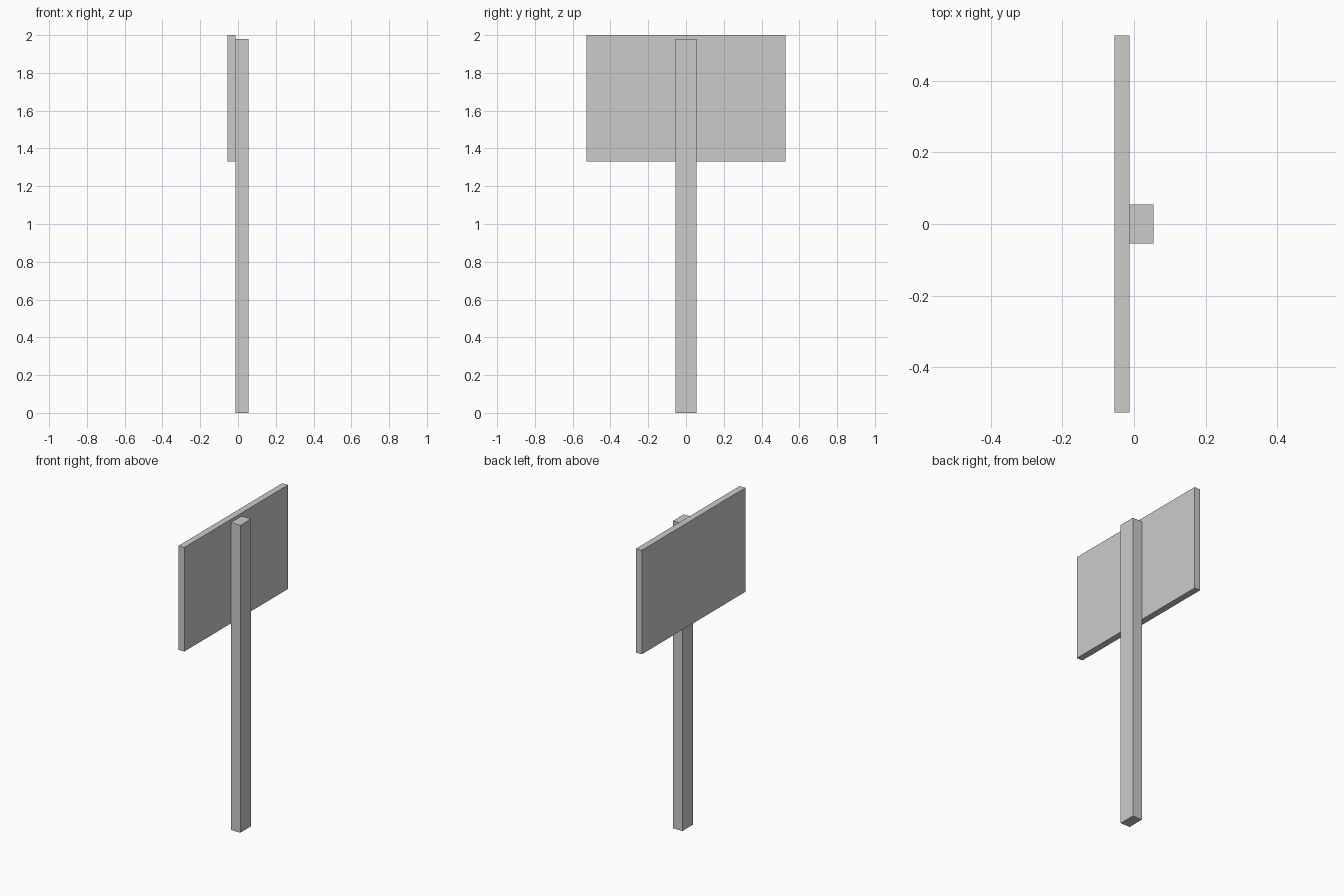
import bpy

if "Cube" in bpy.data.objects:
    bpy.data.objects.remove(bpy.data.objects["Cube"])


def box(name, low, high):
    """Add a box spanning two opposite corners."""
    center = [(a + b) / 2 for a, b in zip(low, high)]
    bpy.ops.mesh.primitive_cube_add(size=1, location=center)
    obj = bpy.context.object
    obj.name = name
    obj.scale = [b - a for a, b in zip(low, high)]
    bpy.ops.object.transform_apply(location=False, rotation=False, scale=True)
    return obj


# Upright post behind the board
box("post", (-0.013, -0.0545, 0), (0.0545, 0.0545, 1.98))

# Flat board fixed to the face of the post
box("sign_board", (-0.0545, -0.527, 1.33), (-0.013, 0.527, 2.0))
